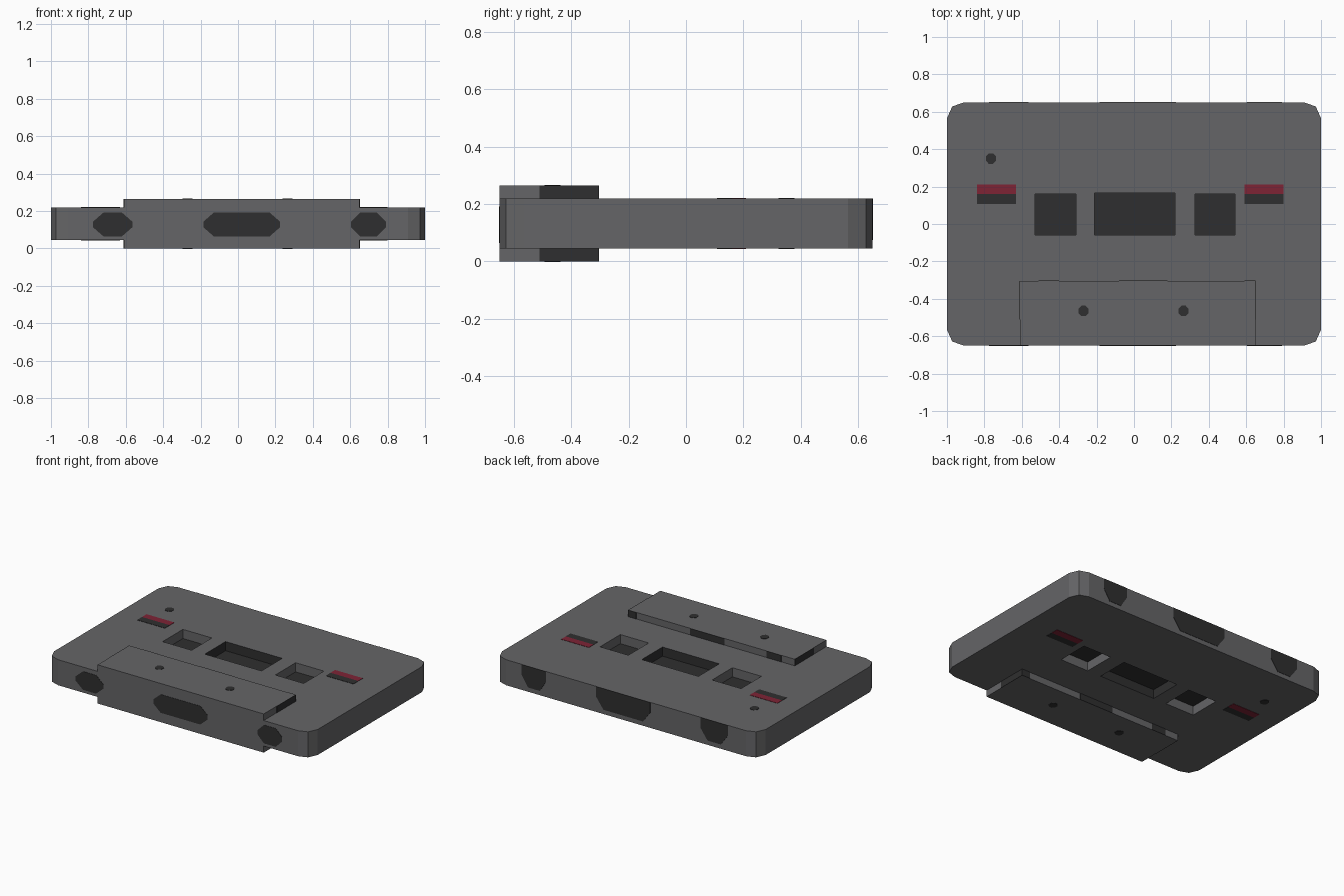
import bpy, bmesh
from mathutils import Vector

if "Cube" in bpy.data.objects:
    bpy.data.objects.remove(bpy.data.objects["Cube"])


def material(name, col):
    m = bpy.data.materials.new(name)
    m.diffuse_color = (*col, 1)
    m.use_nodes = True
    m.node_tree.nodes["Principled BSDF"].inputs["Base Color"].default_value = m.diffuse_color
    return m


GREY = material("grey plastic", (0.13, 0.13, 0.135))
DARK = material("dark grey", (0.028, 0.028, 0.029))
RED = material("dark red", (0.21, 0.017, 0.036))
MID, TOP, BOT = 0.1325, 0.22, 0.045


def prism(name, pts, start, depth, mat):
    """Extrude a 3D outline from 'start' offset along 'depth'."""
    bm = bmesh.new()
    d = Vector(depth)
    f = bm.faces.new([bm.verts.new(Vector(p) + Vector(start)) for p in pts])
    r = bmesh.ops.extrude_face_region(bm, geom=[f])
    bmesh.ops.translate(bm, vec=d, verts=[v for v in r["geom"] if isinstance(v, bmesh.types.BMVert)])
    bmesh.ops.recalc_face_normals(bm, faces=bm.faces)
    me = bpy.data.meshes.new(name)
    bm.to_mesh(me)
    bm.free()
    ob = bpy.data.objects.new(name, me)
    bpy.context.collection.objects.link(ob)
    me.materials.append(mat)
    return ob


def box(name, x0, x1, y0, y1, z0, z1, mat):
    pts = [(x0, y0, z0), (x1, y0, z0), (x1, y1, z0), (x0, y1, z0)]
    return prism(name, pts, (0, 0, 0), (0, 0, z1 - z0), mat)


# cassette body with clipped round corners
q = [(1, 0.565), (0.972, 0.628), (0.91, 0.65)]
outline = (q + [(-x, y) for x, y in reversed(q)] + [(-x, -y) for x, y in q]
           + [(x, -y) for x, y in reversed(q)])
body = prism("body", [(x, y, BOT) for x, y in outline], (0, 0, 0), (0, 0, TOP - BOT), GREY)
body.data.materials.append(DARK)

# window and hub recesses, sunk from both sides
recesses = [(-0.53, -0.31, -0.06, 0.16), (-0.21, 0.22, -0.06, 0.165), (0.325, 0.54, -0.06, 0.16)]
cutters = []
for x0, x1, y0, y1 in recesses:
    for z0, z1 in ((MID + 0.025, 0.4), (-0.2, MID - 0.025)):
        c = box("recess_cutter", x0, x1, y0, y1, z0, z1, GREY)
        c.hide_render = True
        m = body.modifiers.new("recess", "BOOLEAN")
        m.operation, m.solver, m.object = "DIFFERENCE", "EXACT", c
        cutters.append(c)
bpy.context.view_layer.update()
dg = bpy.context.evaluated_depsgraph_get()
cut = bpy.data.meshes.new_from_object(body.evaluated_get(dg))
body.modifiers.clear()
body.data = cut
for c in cutters:
    bpy.data.objects.remove(c)
cut.materials.clear()
cut.materials.append(GREY)
cut.materials.append(DARK)
for p in cut.polygons:
    floor = abs(p.normal.z) > 0.9 and abs(p.center.z - MID) < 0.05
    window = abs(p.center.x) < 0.25 and -0.1 < p.center.y < 0.2 and abs(p.normal.z) < 0.1
    p.material_index = 1 if floor or window else 0

# raised head section, top and bottom, with dark side and rear patches
T = 0.002
for side, z0, z1 in (("top", TOP, 0.265), ("bottom", 0.0, BOT)):
    box(side + "_head_plate", -0.61, 0.65, -0.65, -0.305, z0, z1, GREY)
    for x in (-0.61 - T, 0.65):
        box(side + "_plate_end_patch", x, x + T, -0.51, -0.305, z0, z1, DARK)
    for x0, x1 in ((-0.51, -0.4), (-0.08, 0.18), (0.59, 0.65)):
        box(side + "_plate_rear_patch", x0, x1, -0.305, -0.305 + T, z0, z1, DARK)

# painted strips and dots on both faces
OCT = [(1, 0.45), (0.45, 1), (-0.45, 1), (-1, 0.45), (-1, -0.45), (-0.45, -1), (0.45, -1), (1, -0.45)]
for side, z, zp, s in (("top", TOP, 0.265, 1), ("bottom", BOT, 0.0, -1)):
    for x in (-0.84, 0.59):
        zs = sorted((z, z + s * T))
        box(side + "_red_strip", x, x + 0.21, 0.16, 0.21, *zs, RED)
        box(side + "_dark_strip", x, x + 0.21, 0.108, 0.16, *zs, DARK)
    for x, y, h in ((-0.765, 0.35, z), (-0.27, -0.465, zp), (0.265, -0.465, zp)):
        prism(side + "_dot", [(x + 0.026 * a, y + 0.028 * b, h) for a, b in OCT],
              (0, 0, 0), (0, 0, s * T), DARK)

# dark blotches on the front and rear edges
for x0, x1, flat in ((-0.775, -0.565, 0.05), (-0.185, 0.225, 0.15), (0.605, 0.79, 0.045)):
    cx, w = (x0 + x1) / 2, (x1 - x0) / 2
    pts = [(w, 0.015), (flat, 0.063), (-flat, 0.063), (-w, 0.015),
           (-w, -0.015), (-flat, -0.063), (flat, -0.063), (w, -0.015)]
    prism("front_blotch", [(cx + a, -0.65, 0.128 + b) for a, b in pts], (0, 0, 0), (0, -T, 0), DARK)
    pts = [(w, TOP), (w, 0.15), (flat, 0.075), (-flat, 0.075), (-w, 0.15), (-w, TOP)]
    prism("rear_blotch", [(cx + a, 0.65, b) for a, b in pts], (0, 0, 0), (0, T, 0), DARK)
